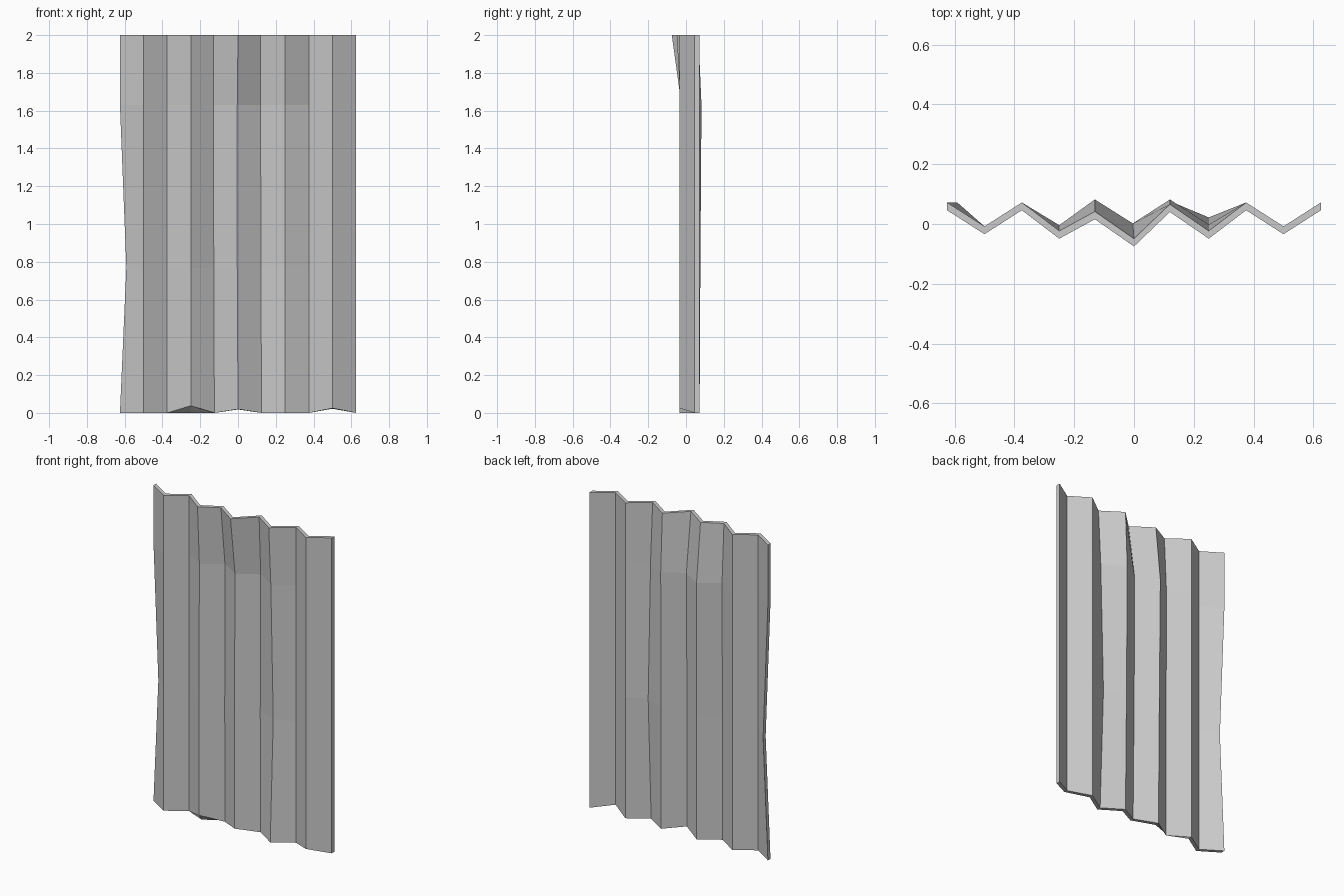
import bpy, bmesh

if "Cube" in bpy.data.objects:
    bpy.data.objects.remove(bpy.data.objects["Cube"])

# Bent corrugated metal sheet
XS = [-0.625 + 0.125 * i for i in range(11)]
ROWS = [0.0, 0.77, 1.63, 2.0]
THICK = 0.026

# dents: (column, row) -> offset (dx, dy)
DENTS = {
    (0, 1): (0.034, 0.0), (7, 1): (0.0, 0.03),
    (3, 2): (0.0, 0.004), (4, 2): (-0.006, 0.01), (5, 2): (-0.004, 0.01),
    (6, 2): (-0.005, 0.01), (7, 2): (0.0, 0.006),
    (4, 1): (-0.003, 0.004), (5, 1): (-0.004, 0.004), (6, 1): (-0.004, 0.004),
    (3, 3): (0.0, -0.015), (4, 3): (-0.006, -0.03), (5, 3): (0.0, -0.041),
    (6, 3): (-0.005, -0.006), (7, 3): (0.0, -0.015),
}
# raised spots on the bottom edge: column -> (front lift, back lift)
LIFTS = {3: (0.038, 0.0), 5: (0.02, 0.018), 9: (0.025, 0.022)}

bm = bmesh.new()


def grid(side):
    """Zigzag grid of vertices for the front (0) or back (1) skin."""
    g = []
    for r, z in enumerate(ROWS):
        line = []
        for c, x in enumerate(XS):
            dx, dy = DENTS.get((c, r), (0, 0))
            y = (0.046 if c % 2 == 0 else -0.034) + side * THICK
            lift = LIFTS.get(c, (0, 0))[side] if r == 0 else 0
            line.append(bm.verts.new((x + dx, y + dy, z + lift)))
        g.append(line)
    return g


front, back = grid(0), grid(1)
nr, nc = len(ROWS), len(XS)
# front and back skins
for g in (front, back):
    for r in range(nr - 1):
        for c in range(nc - 1):
            bm.faces.new((g[r][c], g[r][c + 1], g[r + 1][c + 1], g[r + 1][c]))
# bottom and top rims
for r in (0, nr - 1):
    for c in range(nc - 1):
        bm.faces.new((front[r][c], front[r][c + 1], back[r][c + 1], back[r][c]))
# side rims
for c in (0, nc - 1):
    for r in range(nr - 1):
        bm.faces.new((front[r][c], front[r + 1][c], back[r + 1][c], back[r][c]))
bmesh.ops.recalc_face_normals(bm, faces=bm.faces)

mesh = bpy.data.meshes.new("corrugated_sheet")
bm.to_mesh(mesh)
bm.free()
sheet = bpy.data.objects.new("corrugated_sheet", mesh)
bpy.context.collection.objects.link(sheet)

mat = bpy.data.materials.new("bare metal grey")
mat.diffuse_color = (0.6, 0.6, 0.6, 1)
mat.use_nodes = True
mat.node_tree.nodes["Principled BSDF"].inputs["Base Color"].default_value = mat.diffuse_color
mesh.materials.append(mat)
